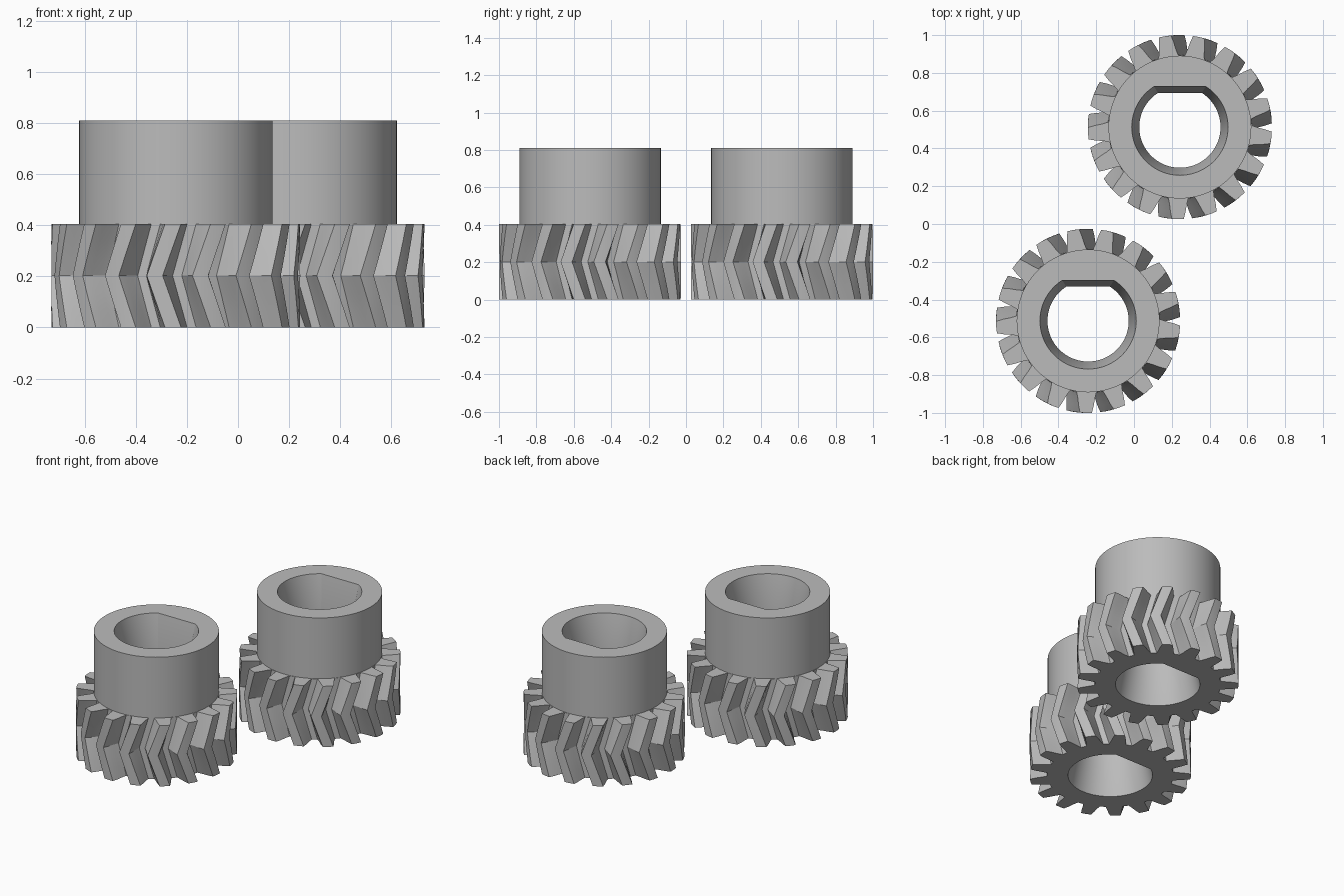
import bpy, bmesh, math
from math import sin, cos, radians

if "Cube" in bpy.data.objects:
    bpy.data.objects.remove(bpy.data.objects["Cube"])

TEETH = 17
PITCH = 360 / TEETH
GEAR_H, HUB_TOP = 0.405, 0.81
HUB_R = 0.378
TWIST = 8.5          # degrees the teeth lean over each half of the face
PHASE = -99.8        # direction of one tooth at mid height

# One tooth outline: radius and angle either side of the tooth centre
HALF_TOOTH = [(0.381, -7.9), (0.412, -6.3), (0.45, -5.1), (0.487, -3.7)]
TOOTH = HALF_TOOTH + [(0.4875, 0)] + [(r, -a) for r, a in reversed(HALF_TOOTH)]


def ring(bm, points, z):
    return [bm.verts.new((x, y, z)) for x, y in points]


def polar(r, a):
    return r * cos(radians(a)), r * sin(radians(a))


def tooth_outline(turn):
    return [polar(r, PHASE + turn + i * PITCH + a)
            for i in range(TEETH) for r, a in TOOTH]


def circle(r, n=96):
    return [polar(r, 360 * i / n) for i in range(n)]


def d_bore(r, n=72):
    # Round hole with a flat on the back side
    half = 32.5
    start, span = 90 + half, 360 - 2 * half
    arc = [polar(r, start + span * i / n) for i in range(n + 1)]
    return arc


def bridge(bm, lower, upper):
    n = len(lower)
    for i in range(n):
        j = (i + 1) % n
        bm.faces.new((lower[i], lower[j], upper[j], upper[i]))


def cap(bm, outer, inner, up):
    # Flat face between two loops
    edges = []
    for loop in (outer, inner):
        for i, v in enumerate(loop):
            w = loop[(i + 1) % len(loop)]
            edges.append(bm.edges.get((v, w)) or bm.edges.new((v, w)))
    bmesh.ops.triangle_fill(bm, use_beauty=True, edges=edges, normal=(0, 0, up))


def build_gear():
    bm = bmesh.new()
    # Herringbone teeth: lean one way, then back
    steps = 3
    rows = []
    for k in range(2 * steps + 1):
        t = k / steps - 1
        rows.append(ring(bm, tooth_outline(TWIST * abs(t)), GEAR_H * k / (2 * steps)))
    for a, b in zip(rows, rows[1:]):
        bridge(bm, a, b)
    # Hub
    hub_low = ring(bm, circle(HUB_R), GEAR_H)
    hub_top = ring(bm, circle(HUB_R), HUB_TOP)
    bridge(bm, hub_low, hub_top)
    # Bore, slightly flared at both ends
    bore = [ring(bm, d_bore(r), z) for r, z in
            ((0.255, 0), (0.215, 0.2), (0.215, 0.61), (0.255, HUB_TOP))]
    for a, b in zip(bore, bore[1:]):
        bridge(bm, a, b)
    # Flat ends
    cap(bm, rows[0], bore[0], -1)
    cap(bm, rows[-1], hub_low, 1)
    cap(bm, hub_top, bore[-1], 1)
    bmesh.ops.recalc_face_normals(bm, faces=bm.faces[:])
    mesh = bpy.data.meshes.new("herringbone_gear")
    bm.to_mesh(mesh)
    bm.free()
    return mesh


grey = bpy.data.materials.new("plain grey")
grey.diffuse_color = (0.5, 0.5, 0.5, 1)
grey.use_nodes = True
grey.node_tree.nodes["Principled BSDF"].inputs["Base Color"].default_value = grey.diffuse_color

gear_mesh = build_gear()
gear_mesh.materials.append(grey)

# Two identical gears set diagonally
for name, side in (("front_gear", -1), ("rear_gear", 1)):
    obj = bpy.data.objects.new(name, gear_mesh)
    obj.location = (0.243 * side, 0.513 * side, 0)
    bpy.context.collection.objects.link(obj)

bpy.context.view_layer.objects.active = obj
obj.select_set(True)
bpy.ops.object.shade_smooth_by_angle(angle=radians(22))
